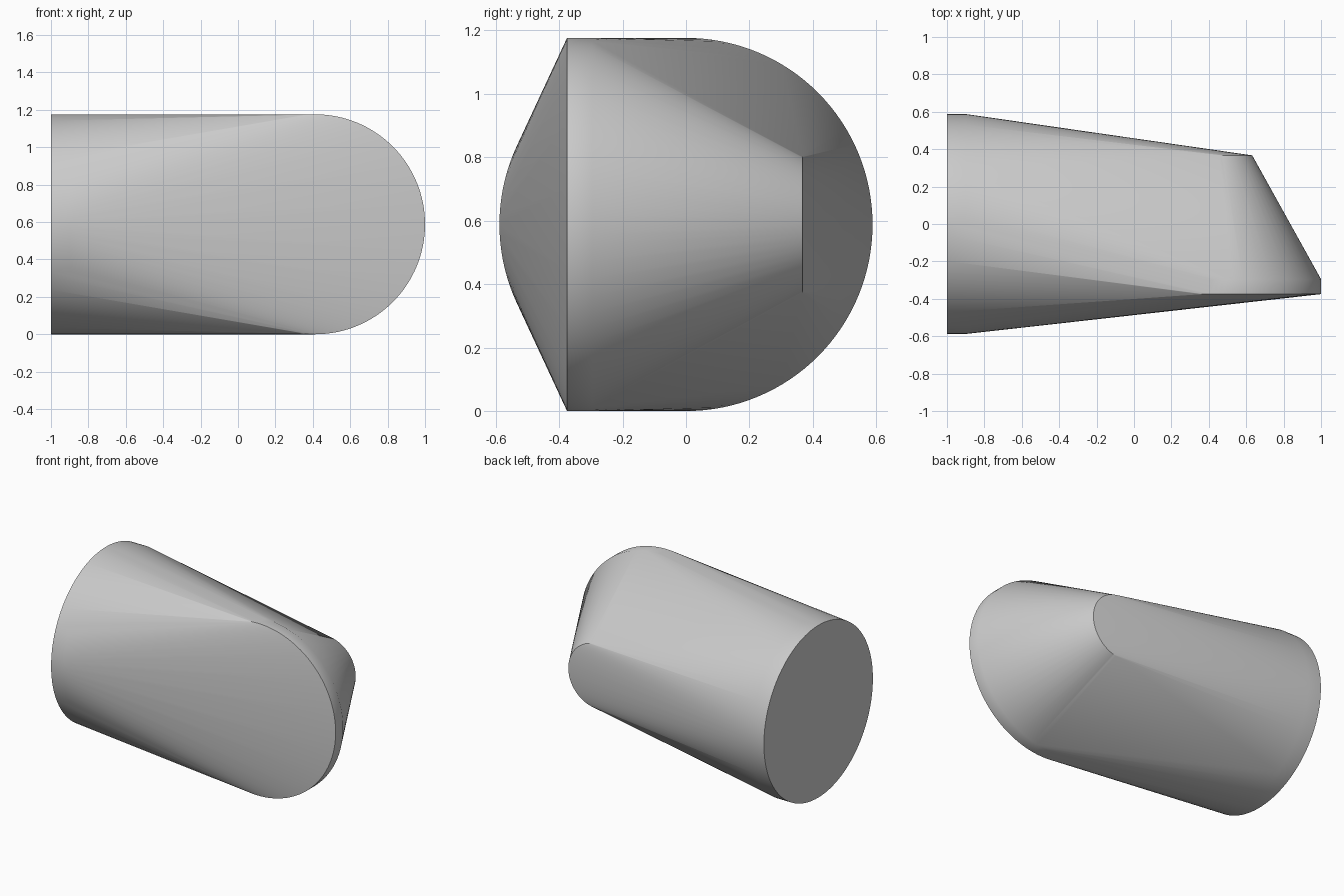
import bpy, bmesh, math
from mathutils import Matrix, Vector

cube = bpy.data.objects.get("Cube")
if cube:
    bpy.data.objects.remove(cube)

R = 0.588
SEGMENTS = 128


def ring(bm, centre, radius, axis):
    """Add a circle of points facing along the x or y axis."""
    turn = Matrix.Rotation(math.pi / 2, 4, "Y" if axis == "x" else "X")
    bmesh.ops.create_circle(bm, segments=SEGMENTS, radius=radius,
                            matrix=Matrix.Translation(Vector(centre)) @ turn)


bm = bmesh.new()

# Round base drum at the left end, facing along x
ring(bm, (-1, 0, R), R, "x")
ring(bm, (-0.9, 0, R), R, "x")

# Wide front disc with a narrow rim, facing along y
ring(bm, (1 - R, -0.375, R), R, "y")
ring(bm, (1 - R, -0.295, R), R, "y")

# Small back disc on the same axis
ring(bm, (1 - R, 0.367, R), 0.22, "y")

# Stretch one skin over the rings
hull = bmesh.ops.convex_hull(bm, input=bm.verts[:], use_existing_faces=False)
inside = {g for g in hull["geom_interior"] + hull["geom_unused"]
          if isinstance(g, bmesh.types.BMVert)}
bmesh.ops.delete(bm, geom=list(inside), context="VERTS")
bmesh.ops.delete(bm, geom=[e for e in bm.edges if not e.link_faces], context="EDGES")
bmesh.ops.dissolve_limit(bm, angle_limit=math.radians(0.05),
                         verts=bm.verts[:], edges=bm.edges[:])
bmesh.ops.recalc_face_normals(bm, faces=bm.faces[:])

mesh = bpy.data.meshes.new("tapered_body")
bm.to_mesh(mesh)
bm.free()
body = bpy.data.objects.new("tapered_body", mesh)
bpy.context.collection.objects.link(body)

# Single plain grey
grey = bpy.data.materials.new("light_grey")
grey.use_nodes = True
colour = (0.6, 0.6, 0.6, 1)
grey.diffuse_color = colour
grey.node_tree.nodes["Principled BSDF"].inputs["Base Color"].default_value = colour
mesh.materials.append(grey)

# Smooth skin with crisp disc edges
bpy.ops.object.select_all(action="DESELECT")
body.select_set(True)
bpy.context.view_layer.objects.active = body
bpy.ops.object.shade_smooth_by_angle(angle=math.radians(30))
